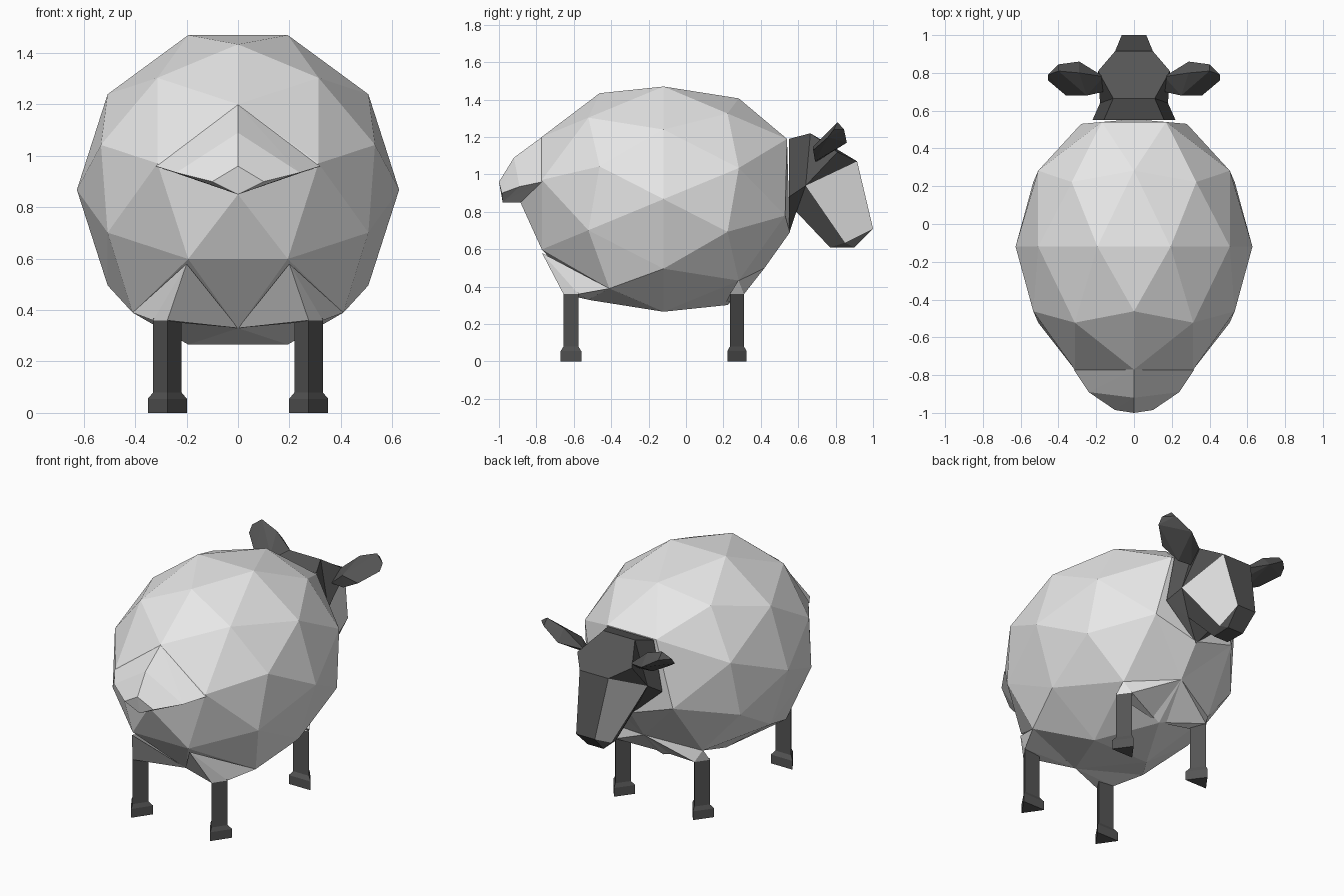
import bpy
import bmesh
from mathutils import Vector

cube = bpy.data.objects.get("Cube")
if cube:
    bpy.data.objects.remove(cube, do_unlink=True)


def material(name, value):
    mat = bpy.data.materials.new(name)
    mat.use_nodes = True
    color = (value, value, value, 1)
    mat.diffuse_color = color
    mat.node_tree.nodes["Principled BSDF"].inputs["Base Color"].default_value = color
    return mat


WOOL = material("pale_wool", 0.8)
DARK = material("dark_skin", 0.09)


def finish(name, bm, *mats, mirror=False):
    """Turn a bmesh into a flat-shaded object, optionally mirrored across x."""
    bmesh.ops.recalc_face_normals(bm, faces=bm.faces)
    mesh = bpy.data.meshes.new(name)
    bm.to_mesh(mesh)
    bm.free()
    for mat in mats:
        mesh.materials.append(mat)
    obj = bpy.data.objects.new(name, mesh)
    bpy.context.collection.objects.link(obj)
    if mirror:
        obj.modifiers.new("mirror", "MIRROR")
    return obj


def hull(name, points, mat, mirror=False):
    """Faceted solid wrapped around a handful of points."""
    bm = bmesh.new()
    verts = [bm.verts.new(p) for p in points]
    result = bmesh.ops.convex_hull(bm, input=verts)
    loose = {v for v in result["geom_interior"] if isinstance(v, bmesh.types.BMVert)}
    bmesh.ops.delete(bm, geom=list(loose), context="VERTS")
    return finish(name, bm, mat, mirror=mirror)


def both_sides(points):
    return points + [(-x, y, z) for x, y, z in points if x]


# Fleece: an egg-like faceted ball lying along y
bm = bmesh.new()
bmesh.ops.create_icosphere(bm, subdivisions=2, radius=1)
for v in bm.verts:
    x, y, z = v.co
    v.co = (-y * 0.627, -z * 0.765 - 0.12, x * 0.633 + 0.868)

# Pull a few corners to form the neck opening and the hips
pulls = [
    ((0.19, 0.53, 1.13), (0.17, 0.54, 1.19)),
    ((0.31, 0.53, 0.76), (0.28, 0.53, 0.78)),
    ((0, 0.53, 0.53), (0, 0.42, 0.50)),
    ((0, 0.645, 0.87), (0, 0.555, 0.69)),
    ((0.33, -0.46, 0.41), (0.41, -0.41, 0.39)),
    ((0, -0.885, 0.87), (0, -0.885, 0.85)),
]
for old, new in pulls:
    for side in (1, -1) if old[0] else (1,):
        flip = Vector((side, 1, 1))
        near = min(bm.verts, key=lambda v: (v.co - Vector(old) * flip).length)
        near.co = Vector(new) * flip
finish("fleece", bm, WOOL)

# Tail: stubby stepped flap
hull("tail", both_sides([
    (0, -0.77, 1.20), (0.32, -0.77, 0.96), (0, -0.885, 0.85),
    (0, -0.92, 1.09), (0.24, -0.89, 0.935),
    (0, -1.0, 0.96), (0.1, -0.985, 0.90), (0, -0.98, 0.85),
]), WOOL)


# Legs: three-sided posts with flared hooves, pointing away from the belly
def legs(name, tip, heel, thigh):
    mid = (tip + heel) / 2
    bm = bmesh.new()
    rings = []
    for z, grow in ((0.37, 1), (0.08, 1), (0.055, 1.38), (0, 1.38)):
        rings.append([
            bm.verts.new((0.275 + dx * grow, mid + (y - mid) * grow, z))
            for dx, y in ((0, tip), (0.055, heel), (-0.055, heel))])
    for a, b in zip(rings, rings[1:]):
        for i in range(3):
            j = (i + 1) % 3
            bm.faces.new((a[i], a[j], b[j], b[i]))
    bm.faces.new(rings[0])
    bm.faces.new(rings[-1])
    finish(name + "_legs", bm, DARK, mirror=True)
    top = [(0.275, tip, 0.36), (0.33, heel, 0.36), (0.22, heel, 0.36)]
    hull(name + "_thighs", thigh + top, WOOL, mirror=True)


legs("front", -0.655, -0.575,
     [(0.2, -0.77, 0.58), (0.41, -0.41, 0.39), (0, -0.52, 0.33)])
legs("rear", 0.31, 0.235,
     [(0, 0.42, 0.50), (0.315, 0.28, 0.435), (0, 0.21, 0.31)])

# Head: half the corners are given, the rest are mirrored
corners = {
    "nape": (0.16, 0.55, 1.19), "neck": (0.22, 0.55, 0.88),
    "collar": (0, 0.55, 0.68), "crown": (0.11, 0.665, 1.22),
    "brow": (0.19, 0.81, 1.12), "bridge": (0.1, 0.915, 1.07),
    "nose": (0.065, 1.0, 0.71), "mouth": (0.075, 0.85, 0.635),
    "cheek": (0.18, 0.64, 0.94), "chin": (0.05, 0.77, 0.61),
    "throat": (0.09, 0.59, 0.80), "lip": (0.055, 0.9, 0.61),
}
side_faces = [
    "nape neck cheek crown", "crown cheek brow", "cheek bridge brow",
    "cheek bridge nose mouth", "nose lip mouth", "mouth lip chin",
    "cheek mouth chin throat", "neck throat cheek", "neck collar throat",
]
center_strip = "nape crown bridge nose lip chin throat".split()

bm = bmesh.new()
left = {k: bm.verts.new(p) for k, p in corners.items()}
right = {k: v if k == "collar" else bm.verts.new((-v.co.x, v.co.y, v.co.z))
         for k, v in left.items()}
for names in side_faces:
    for half in (left, right):
        face = bm.faces.new([half[k] for k in names.split()])
        face.material_index = int("bridge nose" in names)  # pale cheek panels
for a, b in zip(center_strip, center_strip[1:]):
    ring = [left[a], left[b], right[b], right[a]]
    if a == "crown":
        ring = [left[a], left["brow"], left[b], right[b], right["brow"], right[a]]
    bm.faces.new(ring)
bm.faces.new((left["throat"], left["collar"], right["throat"]))
finish("head", bm, DARK, WOOL)

# Ears: thick leaves rising outward
hull("ears", [
    (0.16, 0.78, 1.13), (0.16, 0.70, 1.07),
    (0.25, 0.68, 1.15), (0.25, 0.69, 1.07),
    (0.29, 0.86, 1.17), (0.29, 0.80, 1.24),
    (0.36, 0.68, 1.13), (0.455, 0.76, 1.20), (0.455, 0.79, 1.24),
    (0.40, 0.81, 1.28), (0.40, 0.845, 1.24),
], DARK, mirror=True)
